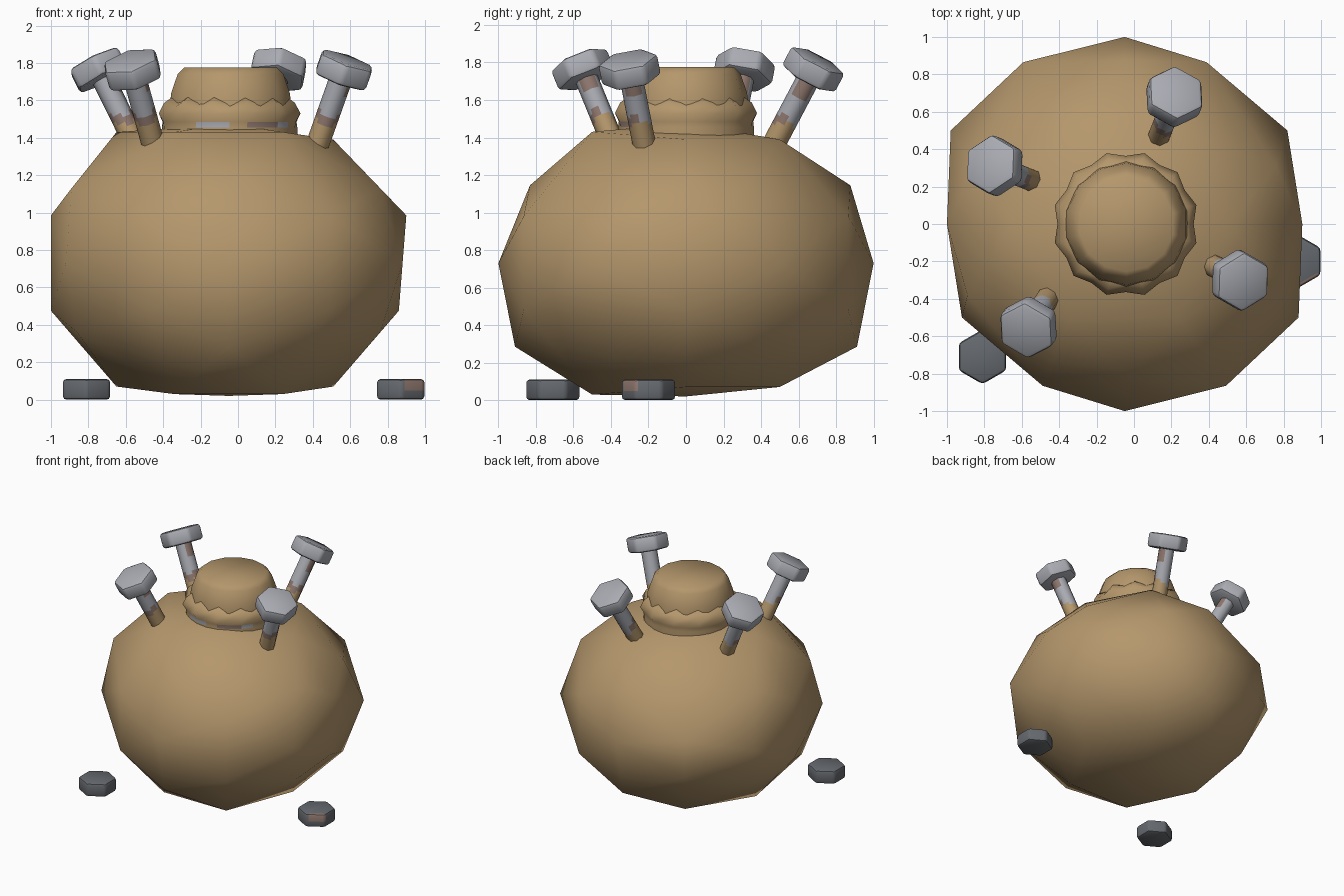
import bpy, bmesh, math
from mathutils import Vector, Matrix

if "Cube" in bpy.data.objects:
    bpy.data.objects.remove(bpy.data.objects["Cube"])


def material(name, rgb):
    m = bpy.data.materials.new(name)
    m.diffuse_color = (*rgb, 1)
    m.use_nodes = True
    m.node_tree.nodes["Principled BSDF"].inputs["Base Color"].default_value = m.diffuse_color
    return m


BURLAP = material("burlap tan", (0.46, 0.31, 0.15))
STEEL = material("light steel", (0.40, 0.41, 0.45))
DARK = material("dark iron", (0.13, 0.14, 0.155))
RUST = material("rust brown", (0.27, 0.185, 0.155))


def finish(name, bm, mats, angle, rule=None):
    bmesh.ops.recalc_face_normals(bm, faces=bm.faces)
    if rule:
        for f in bm.faces:
            f.material_index = rule(f.calc_center_median())
    me = bpy.data.meshes.new(name)
    bm.to_mesh(me)
    bm.free()
    for m in mats:
        me.materials.append(m)
    ob = bpy.data.objects.new(name, me)
    bpy.context.collection.objects.link(ob)
    bpy.ops.object.select_all(action='DESELECT')
    ob.select_set(True)
    bpy.context.view_layer.objects.active = ob
    if angle:
        bpy.ops.object.shade_smooth_by_angle(angle=math.radians(angle))
    else:
        bpy.ops.object.shade_smooth()
    return ob


def lathe(rings, n, wave=None):
    """Stack of n-sided rings (radius, z), closed at both ends."""
    bm = bmesh.new()
    loops = []
    for k, (r, z) in enumerate(rings):
        loop = []
        for i in range(n):
            a = math.pi / 2 + math.tau * i / n
            dr, dz = wave(k, i) if wave else (0, 0)
            loop.append(bm.verts.new(((r + dr) * math.cos(a), (r + dr) * math.sin(a), z + dz)))
        loops.append(loop)
    for lo, hi in zip(loops, loops[1:]):
        for i in range(n):
            j = (i + 1) % n
            bm.faces.new((lo[i], lo[j], hi[j], hi[i]))
    bm.faces.new(loops[0])
    bm.faces.new(loops[-1])
    return bm


def hexagon(r, z0, z1, bevel):
    """Hex prism with rounded edges."""
    bm = lathe([(r, z0), (r, z1)], 6)
    bmesh.ops.recalc_face_normals(bm, faces=bm.faces)
    bmesh.ops.bevel(bm, geom=bm.edges[:], offset=bevel, segments=2, profile=.5,
                    affect='EDGES')
    return bm


# sack: faceted ball, mirrored in all eight octants and wrapped in a hull
bm = bmesh.new()
octant = [(.58, 0, .66), (0, .885, .43), (.9, .5, 0), (0, 1, 0), (.95, 0, .255),
          (.81, .31, .40), (.29, .5, .68), (.49, .865, .25), (0, 0, .715)]
points = {(x * sx, y * sy, z * sz) for x, y, z in octant
          for sx in (1, -1) for sy in (1, -1) for sz in (1, -1)}
for x, y, z in sorted(points):
    side = abs(x)
    if side > .4 and abs(y) > .4:     # slight skew in plan
        x -= .06 * y
    if side == .58:                   # shoulders slump to the left
        x -= .02
        if x < 0 and z > 0:
            z += .04
    if side == .95 and x > 0 > z:
        x -= .04
    if side == 0 and y == 0 and z > 0:
        z += .03
    if side == .81:                   # bulge high on the front left
        z += .03 if z < 0 else 0
        if z > 0 and x < 0 and y < 0:
            x, y = -.84, -.38
    if side == .49 and x < 0 < y:     # flatter at the back left
        z += -.13 if z > 0 else .06
    if side == 0 and .1 < abs(z) < .6:
        y *= 1.03 if z < 0 else (.99 if y > 0 else .94)
        z -= .015
    if abs(z) > .6:
        z *= 1 - .06 * y
    bm.verts.new((x - .05, y, max(.02, .73 + z)))
bmesh.ops.convex_hull(bm, input=bm.verts)
bmesh.ops.delete(bm, geom=[v for v in bm.verts if not v.link_faces], context='VERTS')
finish("sack", bm, [BURLAP], None)

# gathered neck
neck = finish("neck", lathe([(.33, 1.38), (.335, 1.56), (.325, 1.64), (.29, 1.74),
                             (.255, 1.775)], 14), [BURLAP], 60)
neck.location = (-.04, 0, 0)


# scalloped collar around the neck, with a worn band at its foot in front
def scallop(k, i):
    s = 1 if i % 2 else -1
    return ((0, 0), (0, 0), (.004 * s, 0), (.014 * s, 0), (.012 * s, .012 * s),
            (0, .015 * s))[k]


def band_colour(c):
    if not 1.45 < c.z < 1.48 or c.y > -.2:
        return 0
    return 1 if math.sin(14 * c.x + 3) > .2 else 2 if c.x > .1 else 0


collar = finish("collar", lathe([(.362, 1.38), (.362, 1.455), (.362, 1.485), (.378, 1.53),
                                 (.35, 1.575), (.32, 1.60)], 24, scallop),
                [BURLAP, STEEL, RUST], 50, band_colour)
collar.location = (-.045, 0, 0)


# bolts: tan lower shank, rusty middle, steel top and bevelled hex head
def shank_colour(c):
    a = math.atan2(c.y, c.x)
    edge = .145 + .02 * math.sin(2 * a + 1)
    if c.z < edge:
        return 0
    if c.z < edge + .05 and math.sin(a + .5) < .5:
        return 2
    return 2 if c.z > .31 and math.cos(a) > .6 else 1


bolts = [((.13, .46, 1.35), (.22, .69, 1.785)), ((-.54, .23, 1.35), (-.755, .315, 1.785)),
         ((-.455, -.39, 1.37), (-.57, -.56, 1.785)), ((.42, -.22, 1.35), (.575, -.305, 1.785))]
for n, (base, top) in enumerate(bolts, 1):
    base, top = Vector(base), Vector(top)
    axis = top - base
    L = axis.length
    place = Matrix.Translation(base) @ Vector((0, 0, 1)).rotation_difference(axis).to_matrix().to_4x4()
    shank = lathe([(.062, -.02 + (L - .06) * k / 16) for k in range(17)], 8)
    finish(f"bolt_shank_{n}", shank, [BURLAP, STEEL, RUST], 50, shank_colour).matrix_world = place
    head = hexagon(.164, L - .085, L + .035, .022)
    finish(f"bolt_head_{n}", head, [STEEL], 40).matrix_world = place

# loose hex nuts lying on the ground, one with a rust patch on a front face
for n, (x, y, rusty) in enumerate([(-.81, -.71, False), (.87, -.20, True)], 1):
    bm = hexagon(.146, 0, .11, .018)
    if rusty:
        for co, no in (((0, 0, .05), (0, 0, 1)), ((.02, 0, 0), (1, 0, 0))):
            bmesh.ops.bisect_plane(bm, geom=bm.verts[:] + bm.edges[:] + bm.faces[:],
                                   plane_co=co, plane_no=no)
    nut = finish(f"loose_nut_{n}", bm, [DARK, RUST], 40,
                 lambda c: int(rusty and c.y < -.06 and c.x > .02 and .05 < c.z < .108))
    nut.location = (x, y, 0)
